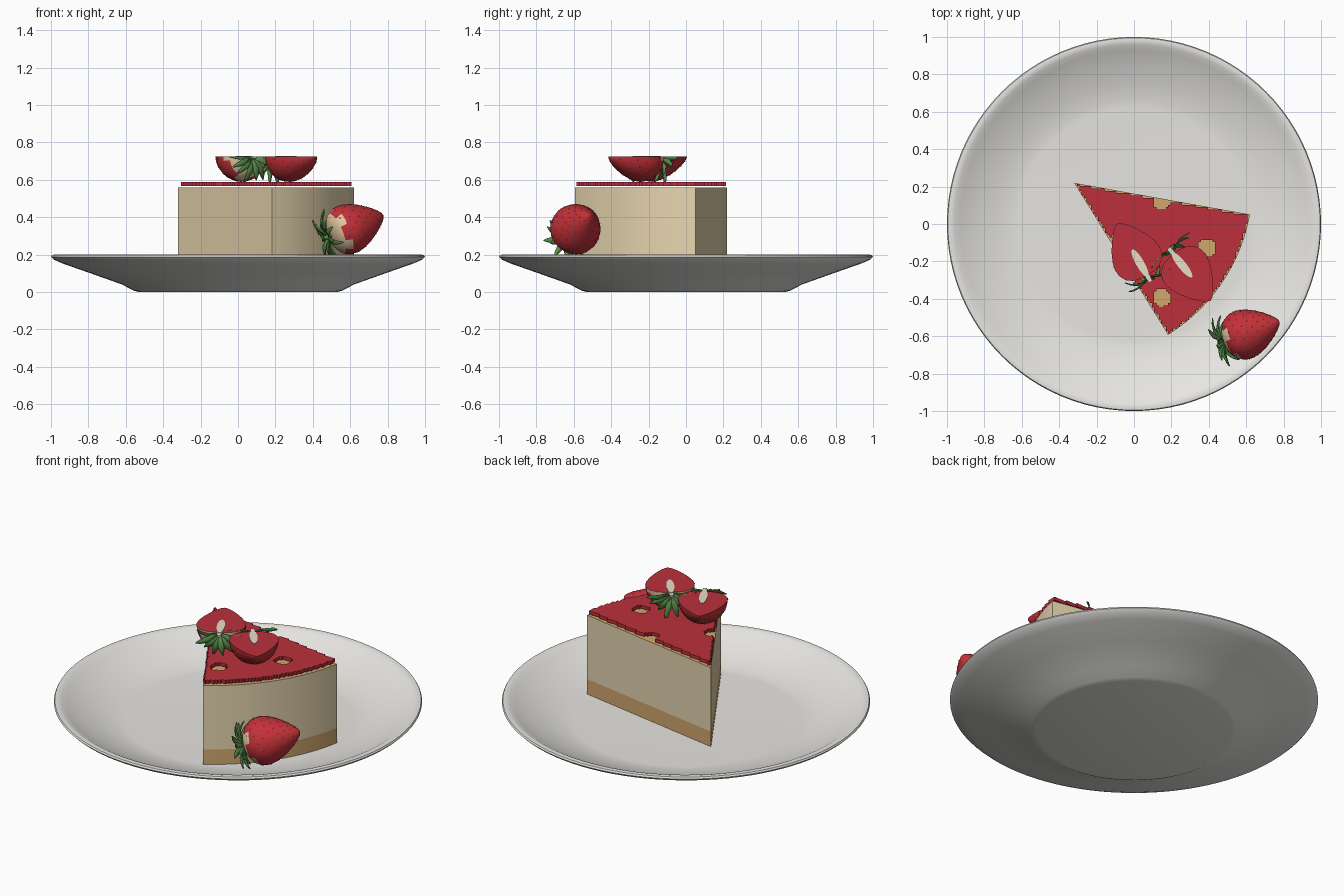
import bpy, bmesh, math, random
from mathutils import Vector, Matrix

random.seed(4)
if "Cube" in bpy.data.objects:
    bpy.data.objects.remove(bpy.data.objects["Cube"])


def material(name, r, g, b):
    m = bpy.data.materials.new(name)
    m.use_nodes = True
    m.diffuse_color = (r, g, b, 1)
    m.node_tree.nodes["Principled BSDF"].inputs["Base Color"].default_value = (r, g, b, 1)
    return m


WHITE = material("plate white", 0.8, 0.79, 0.76)
CREAM = material("cake cream", 0.8, 0.67, 0.43)
CRUST = material("crust brown", 0.64, 0.39, 0.16)
JELLY = material("jelly red", 0.5, 0.03, 0.045)
SKIN = material("strawberry red", 0.55, 0.03, 0.04)
PALE = material("pale skin", 0.78, 0.58, 0.36)
SEED = material("seed pink", 0.75, 0.4, 0.28)
LEAF = material("leaf green", 0.1, 0.27, 0.07)
CORE = material("core ivory", 0.82, 0.74, 0.6)


def finish(bm, name, mats, smooth=None, matrix=Matrix()):
    bmesh.ops.recalc_face_normals(bm, faces=bm.faces)
    me = bpy.data.meshes.new(name)
    bm.to_mesh(me)
    bm.free()
    for m in mats:
        me.materials.append(m)
    ob = bpy.data.objects.new(name, me)
    bpy.context.collection.objects.link(ob)
    ob.matrix_world = matrix
    if smooth:
        bpy.ops.object.select_all(action='DESELECT')
        ob.select_set(True)
        bpy.context.view_layer.objects.active = ob
        bpy.ops.object.shade_smooth_by_angle(angle=math.radians(smooth))
    return ob


def lathe(bm, points, axis, steps):
    """Spin a profile of vectors round an axis through the origin."""
    verts = [bm.verts.new(p) for p in points]
    edges = [bm.edges.new(pair) for pair in zip(verts, verts[1:])]
    bmesh.ops.spin(bm, geom=verts + edges, cent=(0, 0, 0), axis=axis,
                   angle=math.tau, steps=steps, use_duplicate=False)
    bmesh.ops.remove_doubles(bm, verts=bm.verts, dist=0.0002)


# Plate
bm = bmesh.new()
plate = [(0, 0), (0.53, 0), (0.56, 0.008), (0.62, 0.04), (0.8, 0.104), (0.94, 0.153),
         (0.985, 0.173), (1, 0.188), (0.995, 0.198), (0.98, 0.2), (0.96, 0.195),
         (0.93, 0.178), (0.85, 0.142), (0.75, 0.108), (0.66, 0.087), (0.62, 0.085), (0, 0.085)]
lathe(bm, [Vector((r, 0, z)) for r, z in plate], (0, 0, 1), 96)
finish(bm, "plate", [WHITE], 50)

# Cake wedge: a biscuit base and a cream body with a browned top
TIP, RADIUS = Vector((-0.32, 0.22)), 0.955
START, END = math.radians(-58.3), math.radians(-10.2)


def wedge(name, low, high, mats):
    bm = bmesh.new()
    steps = 20
    ring = [TIP] + [TIP + RADIUS * Vector((math.cos(a), math.sin(a)))
                    for a in (START + (END - START) * i / steps for i in range(steps + 1))]
    base = bm.faces.new([bm.verts.new((p.x, p.y, low)) for p in ring])
    out = bmesh.ops.extrude_face_region(bm, geom=[base])
    bmesh.ops.translate(bm, vec=(0, 0, high - low),
                        verts=[v for v in out["geom"] if isinstance(v, bmesh.types.BMVert)])
    for f in bm.faces:
        if all(v.co.z > high - 0.001 for v in f.verts):
            f.material_index = len(mats) - 1
    finish(bm, name, mats, 30)


wedge("biscuit_base", 0.085, 0.175, [CRUST])
wedge("cream_body", 0.175, 0.558, [CREAM, CRUST])

# Jelly sheet with stepped edges and round holes
HOLES = [Vector(p) for p in ((0.15, 0.125), (0.39, -0.13), (0.15, -0.395), (-0.1, -0.11))]
CELL = 0.0125


def in_jelly(p):
    d = p - TIP
    a = math.atan2(d.y, d.x)
    margin = 0.007
    return (d.length < RADIUS - margin and d.length * math.sin(a - START) > margin
            and d.length * math.sin(END - a) > margin
            and all((p - h).length > 0.048 for h in HOLES))


bm = bmesh.new()
for i in range(80):
    for j in range(70):
        x, y = -0.33 + i * CELL, -0.61 + j * CELL
        if in_jelly(Vector((x + CELL / 2, y + CELL / 2))):
            bm.faces.new([bm.verts.new((x + u * CELL, y + v * CELL, 0.567))
                          for u, v in ((0, 0), (1, 0), (1, 1), (0, 1))])
bmesh.ops.remove_doubles(bm, verts=bm.verts, dist=0.001)
out = bmesh.ops.extrude_face_region(bm, geom=bm.faces[:])
bmesh.ops.translate(bm, vec=(0, 0, 0.02),
                    verts=[v for v in out["geom"] if isinstance(v, bmesh.types.BMVert)])
finish(bm, "jelly_topping", [JELLY])

# Strawberries lie along local x, from the stem at 0 to the tip
BERRY = [(0, 0), (0.002, 0.04), (0.012, 0.08), (0.035, 0.112), (0.07, 0.131), (0.11, 0.135),
         (0.15, 0.126), (0.2, 0.104), (0.25, 0.073), (0.29, 0.041), (0.312, 0.018), (0.32, 0)]


def berry_radius(x):
    for (x0, r0), (x1, r1) in zip(BERRY, BERRY[1:]):
        if x <= x1:
            return r0 + (r1 - r0) * (x - x0) / (x1 - x0)


def cut_half(bm):
    """Remove everything above local z = 0 and return the cut edges."""
    out = bmesh.ops.bisect_plane(bm, geom=bm.verts[:] + bm.edges[:] + bm.faces[:],
                                 plane_co=(0, 0, 0), plane_no=(0, 0, 1), clear_outer=True)
    return [e for e in out["geom_cut"] if isinstance(e, bmesh.types.BMEdge)]


def add_leaf(bm, angle, length, curl):
    turn = Matrix.Rotation(angle, 3, 'X')
    rows = []
    for t, width in ((0, 0.006), (0.25, 0.012), (0.5, 0.016), (0.8, 0.01), (1, 0.001)):
        x = -0.012 - 0.02 * math.sin(math.pi * t) + curl * t * t
        rows.append([bm.verts.new(turn @ Vector((x - 0.25 * abs(s) * width, s * width, 0.012 + length * t)))
                     for s in (-1, 0, 1)])
    for a, b in zip(rows, rows[1:]):
        for k in (0, 1):
            bm.faces.new((a[k], a[k + 1], b[k + 1], b[k]))


def strawberry(name, stem, direction, half):
    matrix = Matrix.Translation(stem) @ Vector(direction).to_track_quat('X', 'Z').to_matrix().to_4x4()

    # Fruit, pale round the stem
    bm = bmesh.new()
    lathe(bm, [Vector((x, 0, r)) for x, r in BERRY], (1, 0, 0), 36)
    for f in bm.faces:
        c = f.calc_center_median()
        a = math.atan2(c.y, c.z)
        f.material_index = 1 if c.x < 0.045 + 0.02 * math.sin(5 * a) else 0
    if half:
        edges = cut_half(bm)
        for f in bmesh.ops.edgenet_fill(bm, edges=edges)["faces"]:
            f.material_index = 2
    finish(bm, name + "_fruit", [SKIN, PALE, JELLY], 50, matrix)

    # Seeds in a spiral
    bm = bmesh.new()
    for i in range(110):
        x = 0.05 + 0.25 * i / 110
        a = i * 2.4
        p = Vector((x, berry_radius(x) * math.cos(a), berry_radius(x) * math.sin(a)))
        if not half or p.z < -0.008:
            bmesh.ops.create_icosphere(bm, subdivisions=1, radius=0.0035, matrix=Matrix.Translation(p))
    finish(bm, name + "_seeds", [SEED], 60, matrix)

    # Leaf crown
    bm = bmesh.new()
    count = 14
    for i in range(count):
        add_leaf(bm, math.tau * (i + 0.5) / count + random.uniform(-0.1, 0.1),
                 random.uniform(0.11, 0.145), random.uniform(-0.03, 0.04))
    if half:
        cut_half(bm)
    crown = finish(bm, name + "_leaves", [LEAF], 60, matrix)
    crown.modifiers.new("thickness", 'SOLIDIFY').thickness = 0.006

    # Short stem
    bm = bmesh.new()
    lathe(bm, [Vector(p) for p in ((0.01, 0, 0), (0.01, 0, 0.015), (-0.04, 0, 0.011), (-0.04, 0, 0))],
          (1, 0, 0), 10)
    if half:
        bmesh.ops.edgenet_fill(bm, edges=cut_half(bm))
    finish(bm, name + "_stem", [CORE if half else LEAF], 40, matrix)

    # Pale core on the cut face
    if half:
        bm = bmesh.new()
        bmesh.ops.create_cone(bm, cap_ends=True, segments=20, radius1=1, radius2=1, depth=0.004)
        bmesh.ops.transform(bm, verts=bm.verts, matrix=Matrix.Translation((0.075, 0, 0.001))
                            @ Matrix.Diagonal((0.085, 0.022, 1, 1)))
        finish(bm, name + "_core", [CORE], 40, matrix)


strawberry("left_half_berry", (0.07, -0.275, 0.724), (-0.5, 0.87, 0), True)
strawberry("right_half_berry", (0.21, -0.16, 0.7235), (0.62, -0.78, 0), True)
strawberry("whole_berry", (0.495, -0.625, 0.3), (0.87, 0.32, 0.34), False)
